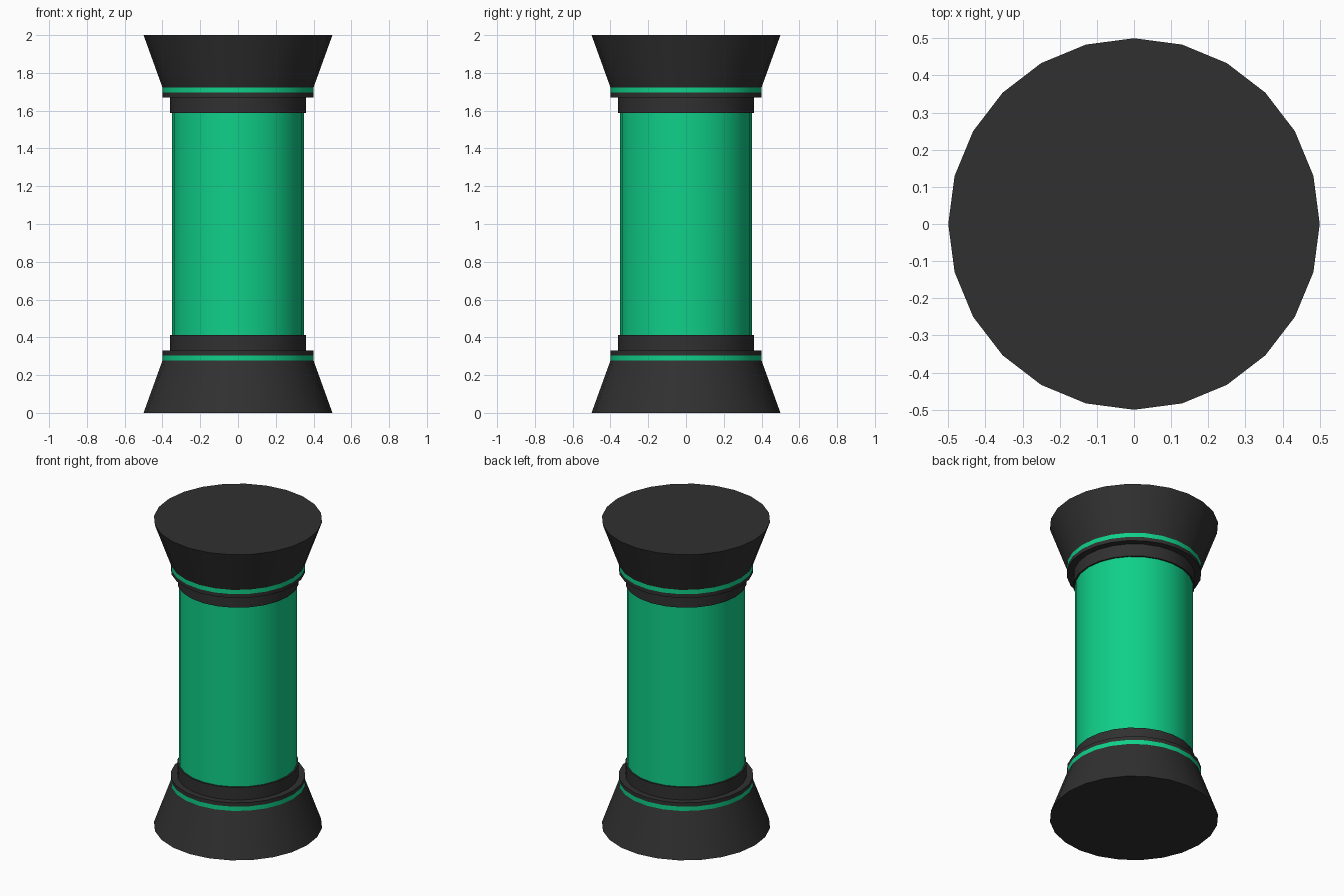
import bpy, bmesh, math

if "Cube" in bpy.data.objects:
    bpy.data.objects.remove(bpy.data.objects["Cube"])

SIDES = 24


def material(name, color):
    m = bpy.data.materials.new(name)
    m.diffuse_color = color
    m.use_nodes = True
    m.node_tree.nodes["Principled BSDF"].inputs["Base Color"].default_value = m.diffuse_color
    return m


dark = material("dark_metal", (0.03, 0.03, 0.03, 1))
green = material("green_glow", (0.005, 0.63, 0.25, 1))


def lathe(name, profile, mat, cap_start=False):
    """Revolve (radius, z) points around the z axis."""
    bm = bmesh.new()
    rings = []
    for r, z in profile:
        angles = [2 * math.pi * i / SIDES for i in range(SIDES)]
        rings.append([bm.verts.new((r * math.cos(a), r * math.sin(a), z)) for a in angles])
    for low, high in zip(rings, rings[1:]):
        for i in range(SIDES):
            j = (i + 1) % SIDES
            bm.faces.new((low[i], low[j], high[j], high[i]))
    if cap_start:
        bm.faces.new(rings[0][::-1])
    # the top half runs downwards, so its faces need turning outwards
    if profile[-1][1] < profile[0][1]:
        bmesh.ops.reverse_faces(bm, faces=bm.faces[:])
    mesh = bpy.data.meshes.new(name)
    bm.to_mesh(mesh)
    bm.free()
    mesh.materials.append(mat)
    ob = bpy.data.objects.new(name, mesh)
    bpy.context.collection.objects.link(ob)
    bpy.ops.object.select_all(action='DESELECT')
    ob.select_set(True)
    bpy.context.view_layer.objects.active = ob
    bpy.ops.object.shade_smooth_by_angle(angle=math.radians(30))
    return ob


# Matching end assemblies: flared foot, glowing trim ring, stepped collar
flare = [(0.5, 0), (0.4, 0.277)]
trim = [(0.4, 0.277), (0.4, 0.305)]
collar = [(0.4, 0.305), (0.4, 0.33), (0.36, 0.33), (0.36, 0.412), (0.35, 0.412)]

for side in ("bottom", "top"):
    def place(profile):
        return profile if side == "bottom" else [(r, 2 - z) for r, z in profile]
    lathe(side + "_flare", place(flare), dark, cap_start=True)
    lathe(side + "_trim_ring", place(trim), green)
    lathe(side + "_collar", place(collar), dark)

# Central glowing tube
lathe("glowing_tube", [(0.35, 0.412), (0.35, 1.588)], green)
